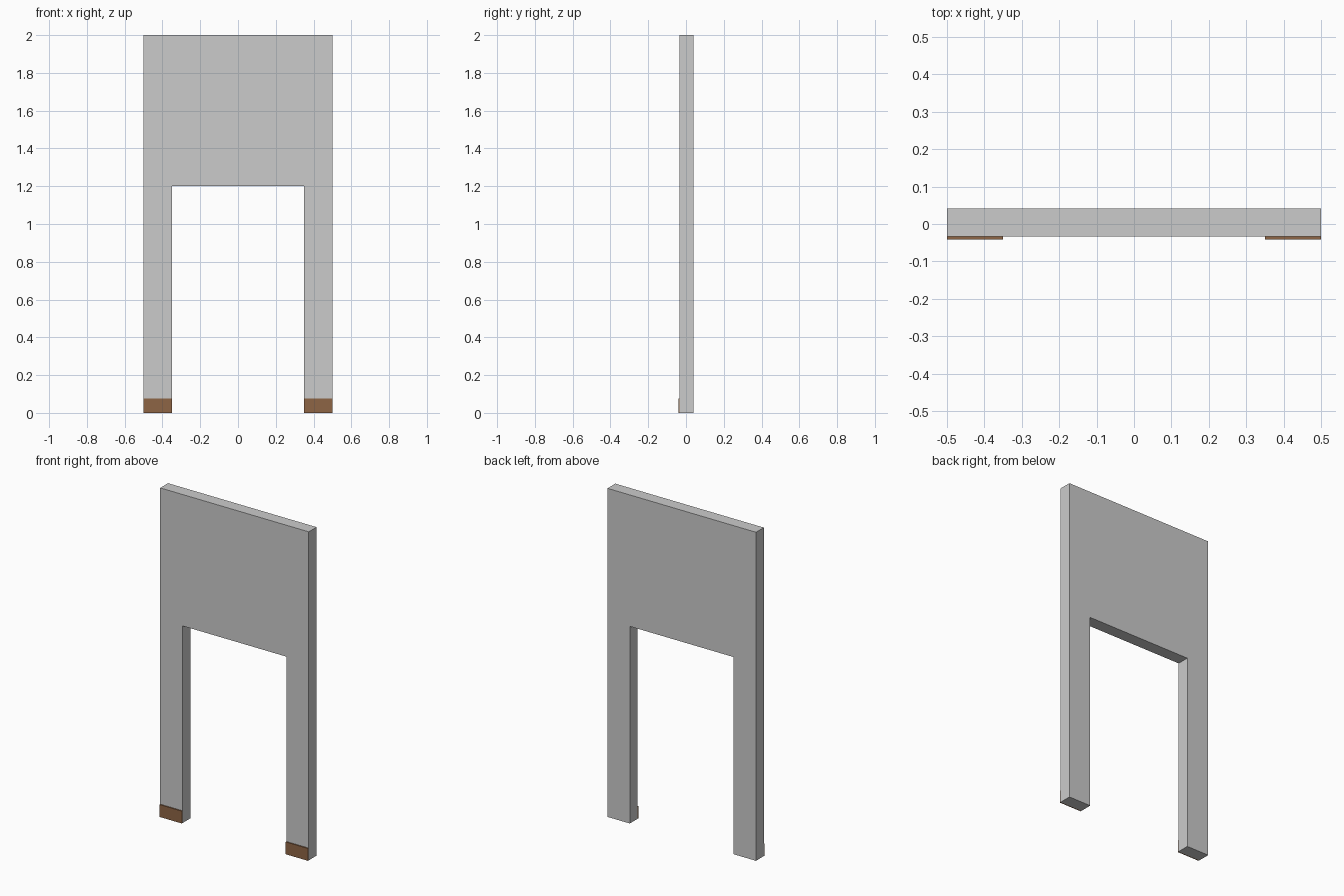
import bpy, bmesh

if "Cube" in bpy.data.objects:
    bpy.data.objects.remove(bpy.data.objects["Cube"])

FRONT, BACK, SKIRT = -0.034, 0.041, -0.041   # y of wall faces and skirting face
HALF, OPEN, HEIGHT, LINTEL = 0.5, 0.35, 2.0, 1.2


def extrude_profile(name, points, y0, y1):
    """Extrude an xz outline from y0 back to y1."""
    bm = bmesh.new()
    face = bm.faces.new([bm.verts.new((x, y0, z)) for x, z in points])
    ext = bmesh.ops.extrude_face_region(bm, geom=[face])
    verts = [g for g in ext["geom"] if isinstance(g, bmesh.types.BMVert)]
    bmesh.ops.translate(bm, verts=verts, vec=(0, y1 - y0, 0))
    bmesh.ops.recalc_face_normals(bm, faces=bm.faces)
    mesh = bpy.data.meshes.new(name)
    bm.to_mesh(mesh)
    bm.free()
    obj = bpy.data.objects.new(name, mesh)
    bpy.context.collection.objects.link(obj)
    return obj


# Wall with a doorway opening
extrude_profile("doorway_wall", [
    (-HALF, 0), (-OPEN, 0), (-OPEN, LINTEL), (OPEN, LINTEL),
    (OPEN, 0), (HALF, 0), (HALF, HEIGHT), (-HALF, HEIGHT)], FRONT, BACK)

# Wooden skirting boards on the front, either side of the doorway
wood = bpy.data.materials.new("brown_wood")
wood.diffuse_color = (0.27, 0.13, 0.06, 1)
wood.use_nodes = True
wood.node_tree.nodes["Principled BSDF"].inputs["Base Color"].default_value = wood.diffuse_color
for side, s in (("left", -1), ("right", 1)):
    board = extrude_profile(f"skirting_board_{side}", [
        (s * OPEN, 0), (s * HALF, 0), (s * HALF, 0.075), (s * OPEN, 0.075)],
        SKIRT, FRONT)
    board.data.materials.append(wood)
